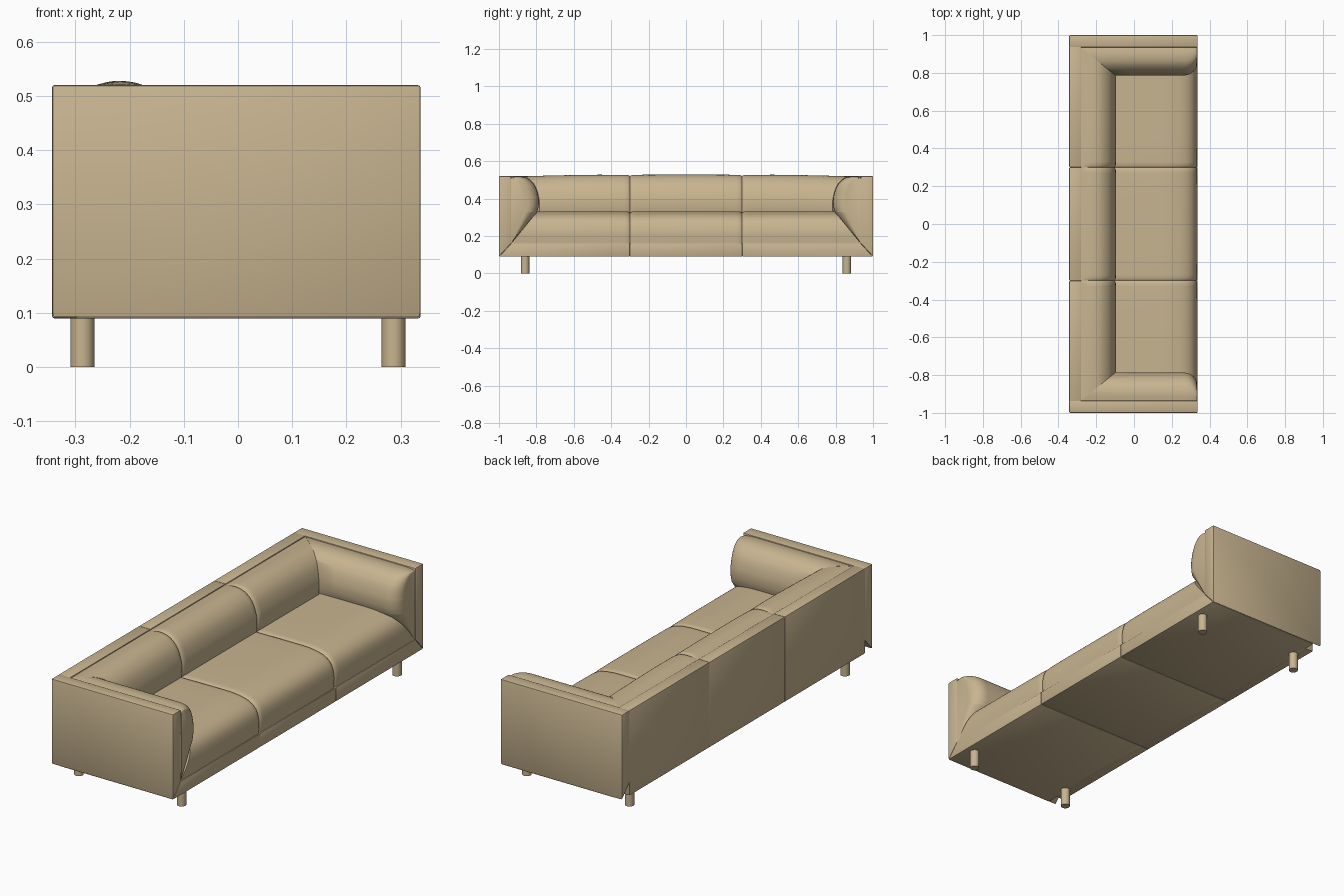
import bpy, bmesh, math

if "Cube" in bpy.data.objects:
    bpy.data.objects.remove(bpy.data.objects["Cube"])

fabric = bpy.data.materials.new("tan_fabric")
fabric.diffuse_color = (0.58, 0.46, 0.28, 1)
fabric.use_nodes = True
fabric.node_tree.nodes["Principled BSDF"].inputs["Base Color"].default_value = fabric.diffuse_color
SLOPE = 0.82          # mitre slope between cushions
EDGE = 0.935          # inner face of the arm panels


def finish(name, bm, angle=35):
    bmesh.ops.recalc_face_normals(bm, faces=bm.faces[:])
    me = bpy.data.meshes.new(name)
    bm.to_mesh(me)
    bm.free()
    me.materials.append(fabric)
    ob = bpy.data.objects.new(name, me)
    bpy.context.collection.objects.link(ob)
    bpy.ops.object.select_all(action='DESELECT')
    bpy.context.view_layer.objects.active = ob
    ob.select_set(True)
    bpy.ops.object.shade_smooth_by_angle(angle=math.radians(angle))
    return ob


def prism(name, profile, x0, x1, bevel=0.005):
    """Extrude a (y, z) outline along x and soften its edges."""
    bm = bmesh.new()
    a = [bm.verts.new((x0, y, z)) for y, z in profile]
    b = [bm.verts.new((x1, y, z)) for y, z in profile]
    n = len(a)
    bm.faces.new(a)
    bm.faces.new(b)
    for i in range(n):
        j = (i + 1) % n
        bm.faces.new((a[i], a[j], b[j], b[i]))
    bmesh.ops.recalc_face_normals(bm, faces=bm.faces[:])
    bmesh.ops.bevel(bm, geom=bm.edges[:], offset=bevel, segments=2,
                    profile=0.5, affect='EDGES')
    return finish(name, bm)


def curve(pts, n=5):
    """Smooth line through the control points."""
    out = []
    p = [pts[0]] + pts + [pts[-1]]
    for k in range(1, len(p) - 2):
        for s in range(n):
            t = s / n
            out.append(tuple(0.5 * (2 * b + (c - a) * t
                       + (2 * a - 5 * b + 4 * c - d) * t * t
                       + (3 * b - a - 3 * c + d) * t ** 3)
                       for a, b, c, d in zip(*p[k - 1:k + 3])))
    return out + [pts[-1]]


def loft(name, rings):
    bm = bmesh.new()
    rows = [[bm.verts.new(p) for p in r] for r in rings]
    for r, s in zip(rows, rows[1:]):
        for i in range(len(r) - 1):
            bm.faces.new((r[i], r[i + 1], s[i + 1], s[i]))
    bm.faces.new(rows[0])
    bm.faces.new(rows[-1])
    return finish(name, bm, 50)


# Outer shell: mitred arm panels, base and back in three sections
for s, side in ((-1, "left"), (1, "right")):
    prism(side + "_arm_panel", [(s * 1.0, 0.09), (s * 1.0, 0.52),
          (s * EDGE, 0.52), (s * EDGE, 0.16)], -0.343, 0.337)
    prism(side + "_base", [(s * 0.3, 0.09), (s * 0.999, 0.09),
          (s * EDGE, 0.16), (s * 0.3, 0.16)], -0.30, 0.337, 0.004)
    prism(side + "_back_panel", [(s * 0.3, 0.09), (s * 0.94, 0.09),
          (s * 0.94, 0.52), (s * 0.3, 0.52)], -0.343, -0.28, 0.004)
prism("middle_base", [(-0.3, 0.09), (0.3, 0.09), (0.3, 0.16), (-0.3, 0.16)],
      -0.30, 0.337, 0.004)
prism("middle_back_panel", [(-0.3, 0.09), (0.3, 0.09), (0.3, 0.52),
      (-0.3, 0.52)], -0.343, -0.28, 0.004)

# Stations along y: (base y, blend towards the mitred end, seam depth)
half = [(0.15, 0, 0), (0.27, 0, 0.001), (0.29, 0, 0.002), (0.296, 0, 0.005),
        (0.3, 0, 0.008), (0.304, 0, 0.005), (0.31, 0, 0.002),
        (0.33, 0, 0.001)] + [(0.33, t, 0) for t in (0.25, 0.5, 0.75, 0.9, 1)]
stations = ([(-1,) + h for h in reversed(half)] + [(1, 0, 0, 0)]
            + [(1,) + h for h in half])

# Seat cushion
seat = curve([(-0.27, 0.325), (-0.1, 0.33), (0.1, 0.332), (0.2, 0.33),
              (0.275, 0.314), (0.318, 0.28), (0.335, 0.225), (0.333, 0.16)])
rings = []
for s, base, t, g in stations:
    rings.append([(x - g * max(0, x) * 3, s * (base + (EDGE - SLOPE * (z - 0.16) - base) * t),
                   z - g * (z - 0.16) / 0.17) for x, z in seat])
loft("seat_cushion", rings)

# Back cushion
back = curve([(-0.28, 0.515), (-0.225, 0.528), (-0.17, 0.518), (-0.125, 0.48),
              (-0.1, 0.42), (-0.095, 0.36), (-0.105, 0.30)])
rings = []
for s, base, t, g in stations:
    rings.append([(x - g * (x + 0.28) / 0.18,
                   s * (base + (EDGE - SLOPE * (x + 0.28) - base) * t),
                   z - (g + 0.01 * t * t) * min(1, (x + 0.28) / 0.05))
                  for x, z in back])
loft("back_cushion", rings)

# Arm cushions: mitred at the back, rounded at the front
arm = curve([(0, 0.515), (0.045, 0.519), (0.09, 0.506), (0.127, 0.467),
             (0.146, 0.41), (0.147, 0.36), (0.138, 0.325)]) + [(0.0, 0.16)]
for s, side in ((-1, "left"), (1, "right")):
    rings = []
    for t in (0, 0.25, 0.5, 0.75):
        rings.append([((-0.28 + d / SLOPE) * (1 - t) + 0.265 * t,
                       s * (EDGE - d), z) for d, z in arm])
    for k in range(9):
        a = k / 8 * math.pi / 2
        c = 1 - math.cos(a)
        rings.append([(0.265 + 0.07 * math.sin(a),
                       s * (EDGE - d * (1 - 0.45 * c)),
                       z - 0.012 * c * (z > 0.4)) for d, z in arm])
    loft(side + "_arm_cushion", rings)

# Legs
for sx, fb in ((-1, "back"), (1, "front")):
    for sy, lr in ((-1, "left"), (1, "right")):
        bm = bmesh.new()
        bmesh.ops.create_cone(bm, cap_ends=True, segments=32, radius1=0.022,
                              radius2=0.022, depth=0.1)
        bmesh.ops.translate(bm, verts=bm.verts[:],
                            vec=(sx * 0.287, sy * 0.86, 0.05))
        finish(f"{fb}_{lr}_leg", bm)
